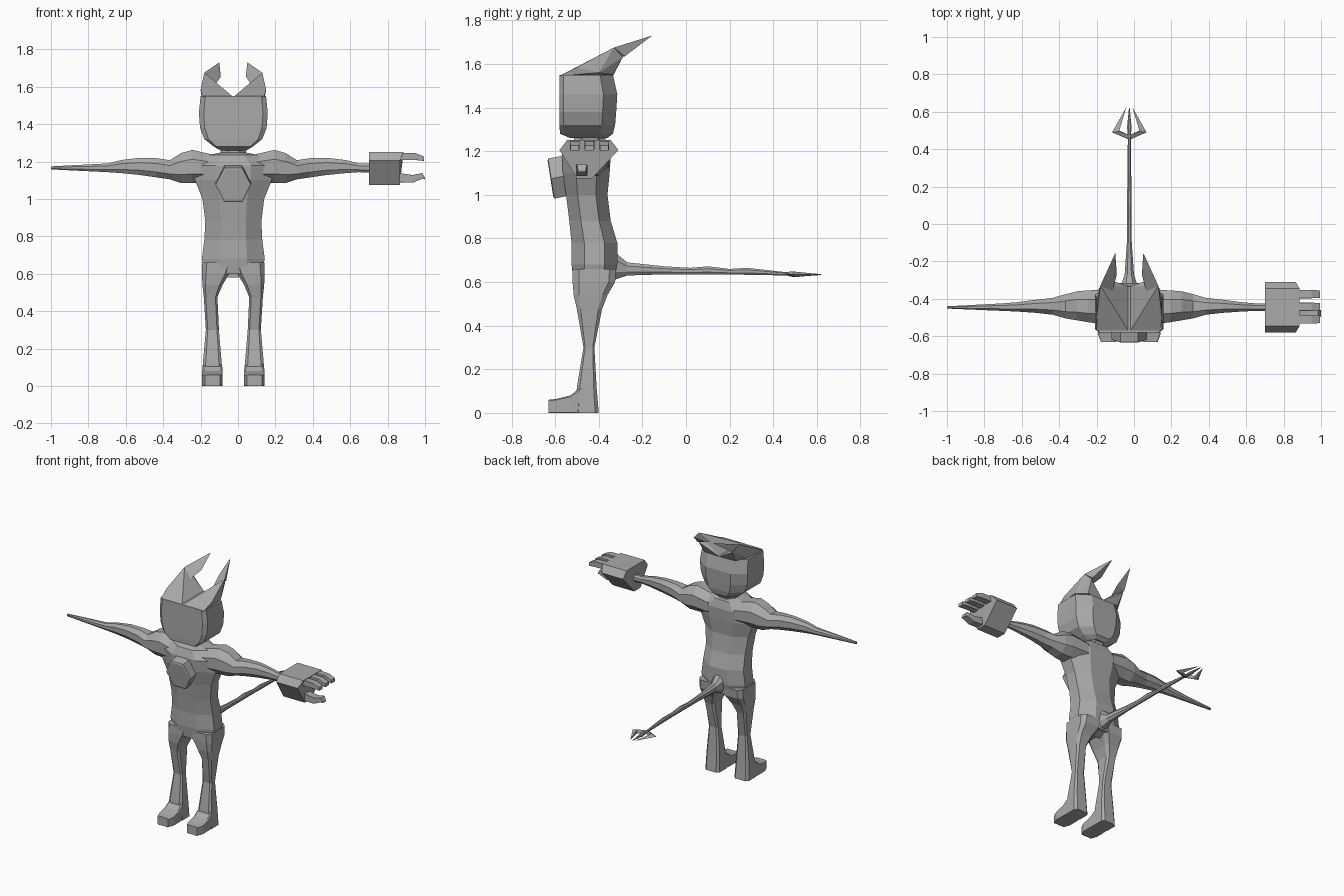
import bpy, bmesh, math
from mathutils import Vector, Matrix

CX = -0.025  # symmetry plane of the body
grey = bpy.data.materials.new("plain_grey")
grey.diffuse_color = (0.4, 0.4, 0.4, 1)


def finish(name, bm):
    bmesh.ops.recalc_face_normals(bm, faces=bm.faces)
    me = bpy.data.meshes.new(name)
    bm.to_mesh(me)
    bm.free()
    me.materials.append(grey)
    ob = bpy.data.objects.new(name, me)
    bpy.context.collection.objects.link(ob)
    return ob


def place(axis, t, a, b, side):
    # map loft position t and section coordinates a, b to x, y, z
    p = {'x': (t, a, b), 'y': (a, t, b), 'z': (a, b, t)}[axis]
    return (CX + side * p[0], p[1], p[2])


def loft(name, axis, rings, side=1, cut0=0.28, cut1=0.28):
    """rings: (t, a0, a1, b0, b1); chamfered rectangles, cut0/cut1 at b0/b1."""
    bm = bmesh.new()
    loops = []
    for t, a0, a1, b0, b1 in rings:
        w, h = a1 - a0, b1 - b0
        p0, p1, q0, q1 = cut0 * w, cut1 * w, cut0 * h, cut1 * h
        pts = [(a0 + p0, b0), (a1 - p0, b0), (a1, b0 + q0), (a1, b1 - q1),
               (a1 - p1, b1), (a0 + p1, b1), (a0, b1 - q1), (a0, b0 + q0)]
        loops.append([bm.verts.new(place(axis, t, a, b, side)) for a, b in pts])
    for l, m in zip(loops, loops[1:]):
        for i in range(8):
            j = (i + 1) % 8
            bm.faces.new((l[i], l[j], m[j], m[i]))
    bm.faces.new(loops[0])
    bm.faces.new(loops[-1])
    return finish(name, bm)


def hull(name, pts, side):
    bm = bmesh.new()
    for x, y, z in pts:
        bm.verts.new((CX + side * x, y, z))
    bmesh.ops.convex_hull(bm, input=bm.verts)
    return finish(name, bm)


def sym(rows):
    return [(t, -w, w, b0, b1) for t, w, b0, b1 in rows]


# torso and neck
loft("torso", 'z', sym([
    (0.60, .150, -.515, -.33), (0.68, .168, -.525, -.315), (0.78, .155, -.525, -.315),
    (0.88, .150, -.535, -.345), (1.00, .165, -.55, -.36), (1.10, .205, -.565, -.35),
    (1.18, .215, -.57, -.345), (1.235, .13, -.55, -.36), (1.25, .06, -.51, -.38)]))
loft("neck", 'z', sym([(1.22, .07, -.52, -.37), (1.28, .065, -.51, -.37)]))

# head: flat face in front, rounded behind
loft("head", 'z', sym([
    (1.26, .070, -.53, -.36), (1.28, .105, -.578, -.335), (1.32, .155, -.58, -.325),
    (1.38, .178, -.58, -.320), (1.46, .184, -.58, -.315), (1.55, .175, -.58, -.335)]),
    cut0=0.07, cut1=0.24)

for side, tag in ((-1, "left"), (1, "right")):
    # horns: broad base wedge with a swept-back tip
    hull("horn_base_" + tag, [
        (.165, -.58, 1.545), (0, -.58, 1.545), (.175, -.50, 1.585), (.172, -.40, 1.56),
        (.155, -.33, 1.675), (.09, -.36, 1.62), (.12, -.335, 1.55), (0, -.335, 1.545),
        (.13, -.29, 1.63)], side)
    hull("horn_tip_" + tag, [
        (.155, -.33, 1.675), (.09, -.36, 1.62), (.13, -.28, 1.635),
        (.067, -.27, 1.655), (.075, -.155, 1.73)], side)

    # legs
    loft("leg_" + tag, 'z', [
        (.66, .00, .166, -.52, -.32), (.60, .022, .168, -.52, -.325), (.54, .058, .165, -.515, -.36),
        (.475, .085, .158, -.50, -.385), (.30, .077, .147, -.47, -.42),
        (.12, .062, .163, -.50, -.41), (.0, .057, .167, -.51, -.40)], side, .15, .15)
    # feet
    loft("foot_" + tag, 'y', [
        (-.63, .072, .152, 0, .06), (-.59, .057, .167, 0, .065),
        (-.53, .057, .167, 0, .08), (-.48, .060, .164, 0, .12)], side, 0.02, .08)

    # arms: the left one runs out to a spike, the right one ends in the hand
    end = [(.975, -.452, -.440, 1.158, 1.174)] if side < 0 else [(.76, -.465, -.425, 1.14, 1.188)]
    loft("arm_" + tag, 'x', [
        (.10, -.54, -.35, 1.09, 1.235), (.22, -.525, -.355, 1.085, 1.262),
        (.28, -.515, -.36, 1.085, 1.245), (.34, -.505, -.375, 1.105, 1.207),
        (.41, -.485, -.395, 1.115, 1.218), (.50, -.475, -.405, 1.128, 1.220),
        (.60, -.468, -.418, 1.138, 1.208), (.67, -.465, -.424, 1.143, 1.190)] + end, side)

# chest plate: tilted hexagon with a bevelled rim
bm = bmesh.new()
bmesh.ops.create_cone(bm, cap_ends=True, segments=6, radius1=.095, radius2=.095, depth=.06,
                      matrix=Matrix.Translation((CX, -.588, 1.08)) @ Matrix.Diagonal((1, 1, 1.13, 1))
                      @ Matrix.Rotation(math.radians(100), 4, 'X') @ Matrix.Rotation(math.radians(30), 4, 'Z'))
bm.normal_update()
front = [f for f in bm.faces if f.normal.y < -0.8]
bmesh.ops.inset_region(bm, faces=front, thickness=.01, depth=.004)
plate = finish("chest_plate", bm)

# right hand: wide on top, narrowing to the palm below
bm = bmesh.new()
section = [(-.545, 1.25), (-.345, 1.25), (-.31, 1.205), (-.43, 1.075), (-.50, 1.075), (-.58, 1.205)]
inner = [bm.verts.new((.70, y, z)) for y, z in section]
outer = [bm.verts.new((.865 if z < 1.24 else .885, y, z)) for y, z in section]
for i in range(6):
    j = (i + 1) % 6
    bm.faces.new((inner[i], inner[j], outer[j], outer[i]))
bm.faces.new(inner)
bm.faces.new(outer)
finish("hand", bm)
# fingers and thumb, each bent at the tip
for i, y in enumerate((-.51, -.4425, -.375)):
    loft("finger_%d" % (i + 1), 'x', [
        (.88, y - .022, y + .022, 1.208, 1.247), (.975, y - .022, y + .022, 1.208, 1.245),
        (1.02, y - .02, y + .02, 1.203, 1.226)], 1, .02, .02)
loft("thumb", 'x', [
    (.84, -.505, -.45, 1.09, 1.145), (.96, -.503, -.452, 1.087, 1.128),
    (1.01, -.50, -.455, 1.108, 1.138), (1.024, -.495, -.46, 1.105, 1.115)], 1, .02, .02)

# tail
loft("tail", 'y', [
    (-.40, -.07, .07, .58, .79), (-.33, -.045, .045, .61, .74), (-.27, -.025, .025, .63, .69),
    (-.10, -.013, .013, .635, .672), (.02, -.012, .012, .635, .665), (.10, -.012, .012, .635, .672),
    (.20, -.011, .011, .635, .66), (.28, -.010, .010, .633, .665), (.46, -.008, .008, .63, .645),
    (.52, -.012, .012, .625, .645), (.62, -.002, .002, .632, .636)])
# barbs of the tail tip
for side, tag in ((-1, "left"), (1, "right")):
    hull("tail_barb_" + tag, [(0, .45, .637), (.092, .49, .635), (.055, .495, .648), (.055, .50, .622),
                              (.0, .475, .648), (.0, .475, .626)], side)
    hull("tail_blade_" + tag, [(.092, .49, .635), (.055, .495, .648), (.055, .50, .622),
                               (.016, .625, .635)], side)
